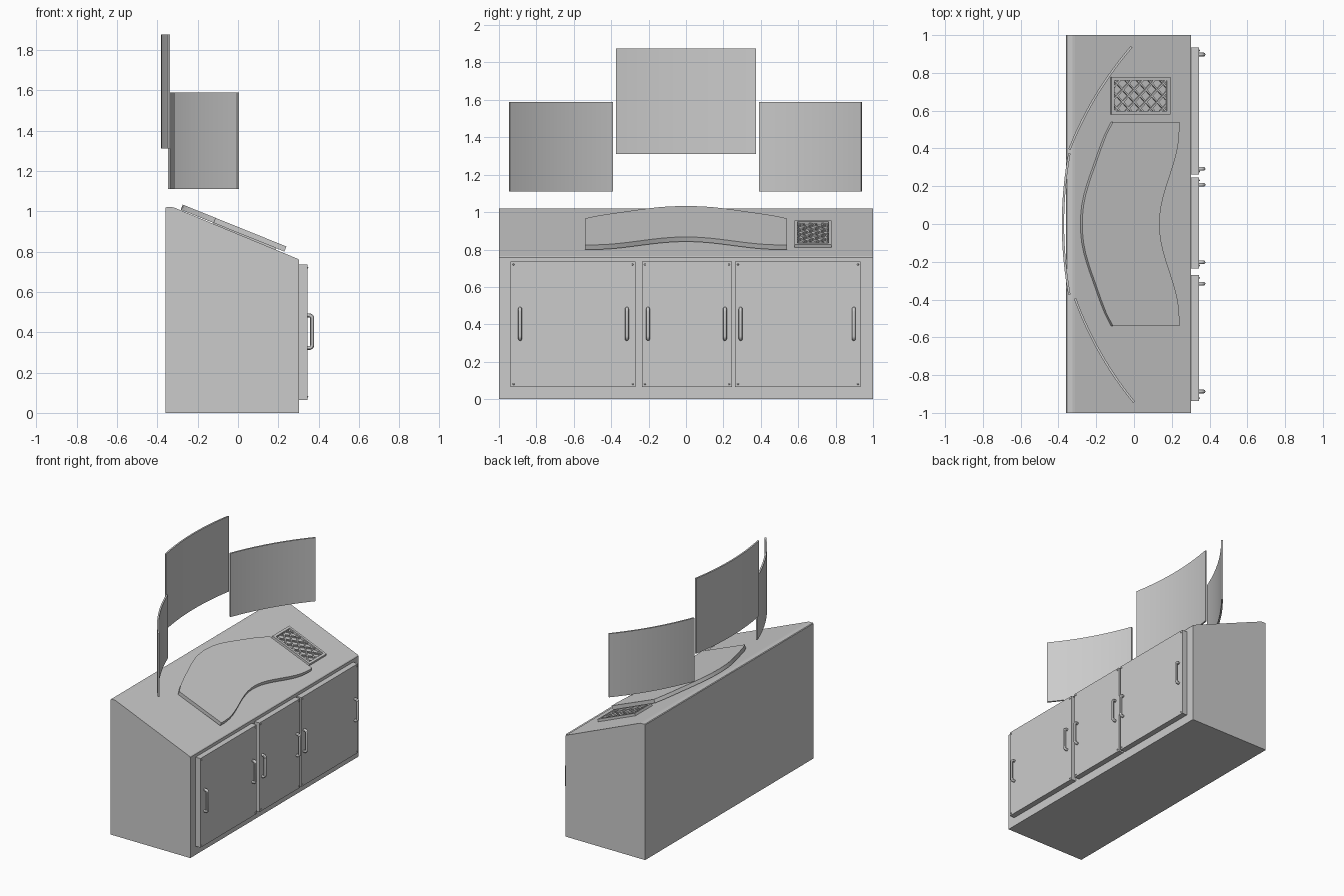
import bpy, bmesh, math
from mathutils import Matrix, Vector

if "Cube" in bpy.data.objects:
    bpy.data.objects.remove(bpy.data.objects["Cube"])

grey = bpy.data.materials.new("light grey")
grey.diffuse_color = (0.6, 0.6, 0.6, 1)
grey.use_nodes = True
grey.node_tree.nodes["Principled BSDF"].inputs["Base Color"].default_value = grey.diffuse_color


def finish(name, bm, smooth=False):
    bmesh.ops.recalc_face_normals(bm, faces=bm.faces)
    me = bpy.data.meshes.new(name)
    bm.to_mesh(me)
    bm.free()
    me.materials.append(grey)
    ob = bpy.data.objects.new(name, me)
    bpy.context.collection.objects.link(ob)
    if smooth:
        bpy.ops.object.select_all(action='DESELECT')
        ob.select_set(True)
        bpy.context.view_layer.objects.active = ob
        bpy.ops.object.shade_smooth_by_angle(angle=math.radians(30))
    return ob


def prism(name, pts, offset, smooth=False):
    """Extrude a closed outline of 3D points along an offset."""
    bm = bmesh.new()
    off = Vector(offset)
    a = [bm.verts.new(p) for p in pts]
    b = [bm.verts.new(Vector(p) + off) for p in pts]
    bm.faces.new(a)
    bm.faces.new(b[::-1])
    n = len(a)
    for i in range(n):
        bm.faces.new((a[i], a[(i + 1) % n], b[(i + 1) % n], b[i]))
    return finish(name, bm, smooth)


def add_box(bm, size, mat):
    bmesh.ops.create_cube(bm, size=1, matrix=mat @ Matrix.Diagonal((*size, 1)))


# cabinet with sloping top
profile = [(-.36, 0), (.303, 0), (.303, .757), (.298, .763), (-.312, 1.016),
           (-.325, 1.02), (-.355, 1.02), (-.36, 1.016)]
prism("cabinet", [(x, -1, z) for x, z in profile], (0, 2, 0))

# wavy desk plate lying on the slope
back = [(0, 0), (.05, .002), (.1, .007), (.15, .017), (.2, .031), (.25, .047),
        (.3, .065), (.4, .1), (.47, .127), (.51, .147), (.54, .163)]
half_back = [(-.284 + d, y) for y, d in back]
half_front = []
for i in range(13):
    y = .54 * i / 12
    half_front.append((.125 + .0525 * (1 - math.cos(math.pi * min(y / .5, 1))), y))
outline = (half_back + half_front[::-1] + [(x, -y) for x, y in half_front[1:]]
           + [(x, -y) for x, y in half_back[:0:-1]])
prism("desk_plate", [(x, y, 1.008 - .404 * (x + .285)) for x, y in outline],
      (.0101, 0, .025), True)

# vent grille: frame and diamond lattice in the slope's own plane
slope = Matrix.Translation((.029, .679, .873)) @ Matrix.Rotation(math.atan(.413), 4, 'Y')
U, V, W = .168, .1, .018
bm = bmesh.new()
for s in (-1, 1):
    add_box(bm, (W, 2 * V, .024), slope @ Matrix.Translation((s * (U - W / 2), 0, .008)))
    add_box(bm, (2 * U - 2 * W, W, .024), slope @ Matrix.Translation((0, s * (V - W / 2), .008)))
finish("vent_frame", bm)
bm = bmesh.new()
u, v = U - W, V - W
for s in (-1, 1):
    for k in range(-3, 4):
        c = k * .066
        lo, hi = max(-v, -u - c), min(v, u - c)
        if hi - lo > .02:
            mid = (lo + hi) / 2
            add_box(bm, ((hi - lo) * math.sqrt(2), .009, .012), slope
                    @ Matrix.Translation((mid + c, s * mid, .006 + s * .001))
                    @ Matrix.Rotation(s * math.pi / 4, 4, 'Z'))
finish("vent_lattice", bm)

# doors with small corner studs
doors = [(-.937, -.27), (-.235, .246), (.263, .934)]
for i, (y0, y1) in enumerate(doors):
    bm = bmesh.new()
    add_box(bm, (.045, y1 - y0, .67), Matrix.Translation((.3215, (y0 + y1) / 2, .4)))
    finish("door_%d" % (i + 1), bm)
    bm = bmesh.new()
    for y in (y0 + .015, y1 - .015):
        for z in (.08, .72):
            bmesh.ops.create_uvsphere(bm, u_segments=10, v_segments=6, radius=.005,
                                      matrix=Matrix.Translation((.344, y, z)))
    finish("door_studs_%d" % (i + 1), bm, True)

# bent-bar handles: circle swept along a rounded C path
path = [(.34, .322)]
for cz, a0 in ((.337, -90), (.468, 0)):
    for j in range(6):
        a = math.radians(a0 + 90 * j / 5)
        path.append((.353 + .015 * math.cos(a), cz + .015 * math.sin(a)))
path.append((.34, .483))


def handle(name, y):
    bm = bmesh.new()
    rings = []
    for i, p in enumerate(path):
        a, b = path[max(i - 1, 0)], path[min(i + 1, len(path) - 1)]
        t = Vector((b[0] - a[0], 0, b[1] - a[1])).normalized()
        n = Vector((t.z, 0, -t.x))
        c = Vector((p[0], y, p[1]))
        rings.append([bm.verts.new(c + .01 * (math.cos(q) * n + math.sin(q) * Vector((0, 1, 0))))
                      for q in [2 * math.pi * k / 12 for k in range(12)]])
    for r, s in zip(rings, rings[1:]):
        for k in range(12):
            bm.faces.new((r[k], r[(k + 1) % 12], s[(k + 1) % 12], s[k]))
    bm.faces.new(rings[0])
    bm.faces.new(rings[-1])
    finish(name, bm, True)


for i, y in enumerate((-.887, -.316, -.203, .208, .292, .897)):
    handle("handle_%d" % (i + 1), y)


# curved screens: bowed strip between two plan points
def screen(name, p, q, bow, z0, z1, thick=.012):
    p, q = Vector(p), Vector(q)
    d = (q - p).normalized()
    n = Vector((-d.y, d.x))            # points to the rear for p.y < q.y
    mid = [p.lerp(q, i / 20) + n * bow * (1 - (i / 10 - 1) ** 2) for i in range(21)]
    pts = [m + n * thick / 2 for m in mid] + [m - n * thick / 2 for m in mid[::-1]]
    prism(name, [(a.x, a.y, z0) for a in pts], (0, 0, z1 - z0), True)


screen("centre_screen", (-.342, -.373), (-.342, .373), .034, 1.31, 1.876)
screen("side_screen_left", (0, -.943), (-.312, -.394), .027, 1.11, 1.588)
screen("side_screen_right", (-.342, .394), (-.013, .938), .027, 1.11, 1.588)
